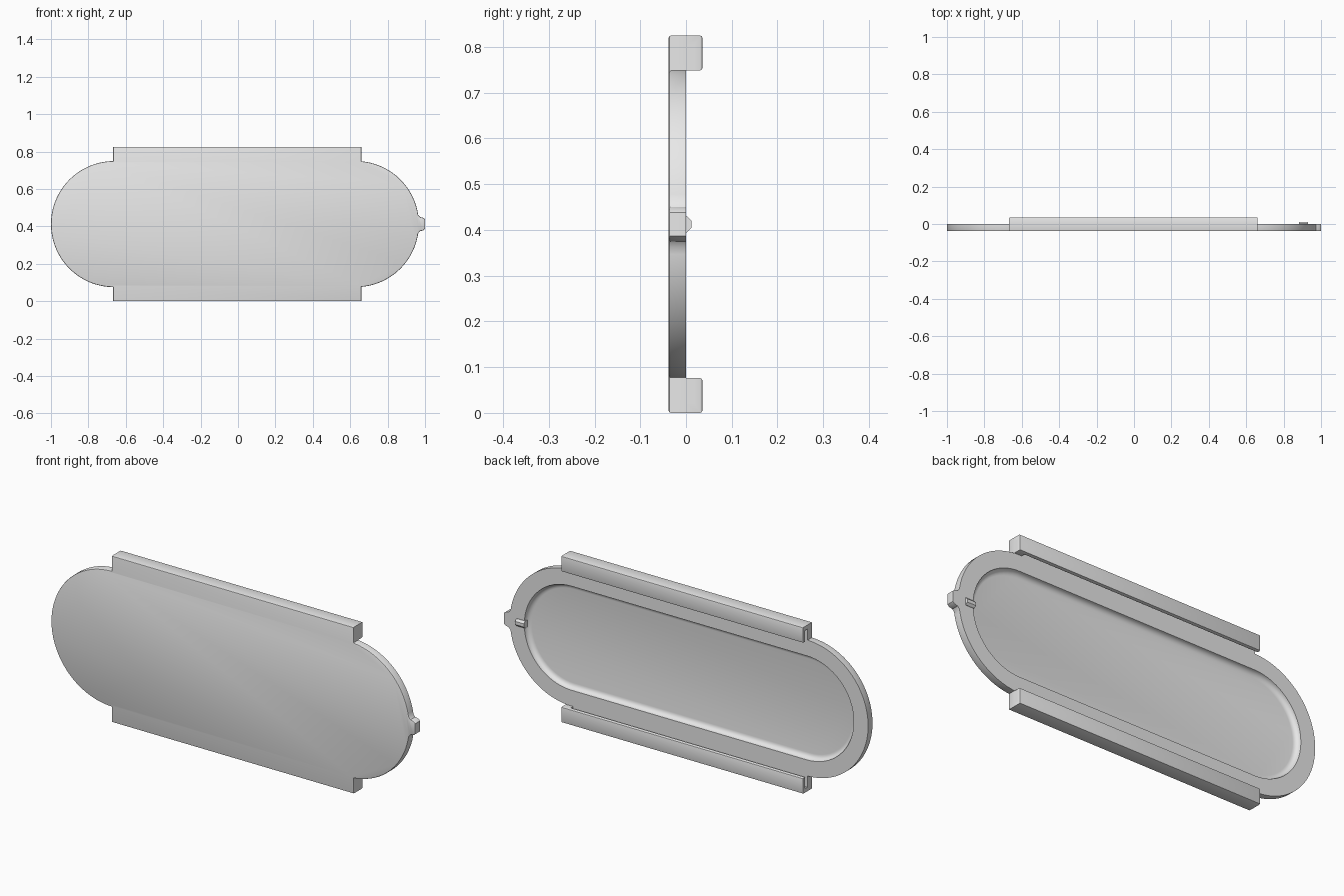
import bpy, bmesh
from math import sin, cos, radians
from mathutils import Vector

cube = bpy.data.objects.get("Cube")
if cube:
    bpy.data.objects.remove(cube, do_unlink=True)

MID = 0.4125                    # height of the long axis
LEFT, RIGHT, R = -0.663, 0.63, 0.337
RAIL_L, RAIL_R = -0.667, 0.66
FRONT, LIP = -0.038, 0.036
RAIL_H = 0.076

grey = bpy.data.materials.new("light_grey")
grey.use_nodes = True
grey.diffuse_color = (0.8, 0.8, 0.8, 1)
grey.node_tree.nodes["Principled BSDF"].inputs["Base Color"].default_value = (0.8, 0.8, 0.8, 1)


def arc(cx, r, a0, a1, n):
    angles = [radians(a0 + (a1 - a0) * i / n) for i in range(n + 1)]
    return [(cx + r * cos(a), r * sin(a)) for a in angles]


def finish(bm, name):
    bmesh.ops.recalc_face_normals(bm, faces=bm.faces[:])
    mesh = bpy.data.meshes.new(name)
    bm.to_mesh(mesh)
    bm.free()
    mesh.materials.append(grey)
    obj = bpy.data.objects.new(name, mesh)
    bpy.context.collection.objects.link(obj)
    bpy.ops.object.select_all(action='DESELECT')
    obj.select_set(True)
    bpy.context.view_layer.objects.active = obj
    bpy.ops.object.shade_smooth_by_angle(angle=radians(30))
    return obj


def chamfer(bm, test, width):
    edges = [e for e in bm.edges if all(test(v.co) for v in e.verts)]
    bmesh.ops.bevel(bm, geom=edges, offset=width, segments=2, profile=0.5, affect='EDGES')


def ring(bm, points, y):
    return [bm.verts.new((x, y, MID + z)) for x, z in points]


def skin(bm, a, b):
    n = len(a)
    for i in range(n):
        bm.faces.new((a[i], a[(i + 1) % n], b[(i + 1) % n], b[i]))


def loop_edges(bm, verts):
    return [bm.edges.get((v, verts[i - 1])) for i, v in enumerate(verts)]


def prism(bm, profile, x0, x1):
    """Extrude a (y, z) profile along x."""
    a = [bm.verts.new((x0, y, z)) for y, z in profile]
    b = [bm.verts.new((x1, y, z)) for y, z in profile]
    skin(bm, a, b)
    bm.faces.new(a)
    bm.faces.new(b)


# Cover plate: rounded ends, straight flanges and a finger tab
half = [(1.0, -0.026), (0.99, -0.034), (0.973, -0.038)]
half += arc(RIGHT, R, -8.5, -84.9, 28)
half += [(RAIL_R, -MID), (RAIL_L, -MID)]
half += arc(LEFT, R, -90.7, -180, 32)
outline = half + [(x, -z) for x, z in reversed(half[:-1])]

bm = bmesh.new()
front = ring(bm, outline, FRONT)
back = ring(bm, outline, 0)
skin(bm, front, back)
bm.faces.new(front)

# Recessed back panel with a coved wall
coves = []
for i in range(6):
    a = radians(90 * i / 5)
    r = 0.258 - 0.025 * (1 - cos(a))
    pts = arc(RIGHT, r, -90, 90, 32) + arc(LEFT, r, 90, 270, 32)
    coves.append(ring(bm, pts, -0.025 * sin(a)))
for a, b in zip(coves, coves[1:]):
    skin(bm, a, b)
bm.faces.new(coves[-1])
bmesh.ops.triangle_fill(bm, use_beauty=True, use_dissolve=False, normal=Vector((0, 1, 0)),
                        edges=loop_edges(bm, back) + loop_edges(bm, coves[0]))
bmesh.ops.recalc_face_normals(bm, faces=bm.faces[:])
chamfer(bm, lambda c: c.y < FRONT + 0.001, 0.005)
finish(bm, "cover_plate")

# Grooved slide rails, open at one end and stopped at the other
for name, flip in (("lower_rail", False), ("upper_rail", True)):
    bm = bmesh.new()
    groove, wall = 0.018, 0.02
    prism(bm, [(-0.001, 0), (LIP, 0), (LIP, RAIL_H), (groove, RAIL_H),
               (groove, wall), (-0.001, wall)], RAIL_L, RAIL_R)
    chamfer(bm, lambda c: c.y > LIP - 0.001, 0.005)
    prism(bm, [(-0.001, wall), (groove, wall), (groove, RAIL_H), (-0.001, RAIL_H)],
          RAIL_R - 0.04, RAIL_R)
    if flip:
        for v in bm.verts:
            v.co.z = 2 * MID - v.co.z
    finish(bm, name)

# Small latch bump behind the tab
bm = bmesh.new()
prism(bm, [(-0.02, MID - 0.018), (0.002, MID - 0.018), (0.012, MID - 0.008),
           (0.012, MID + 0.008), (0.002, MID + 0.018), (-0.02, MID + 0.018)], 0.882, 0.93)
finish(bm, "latch_bump")
